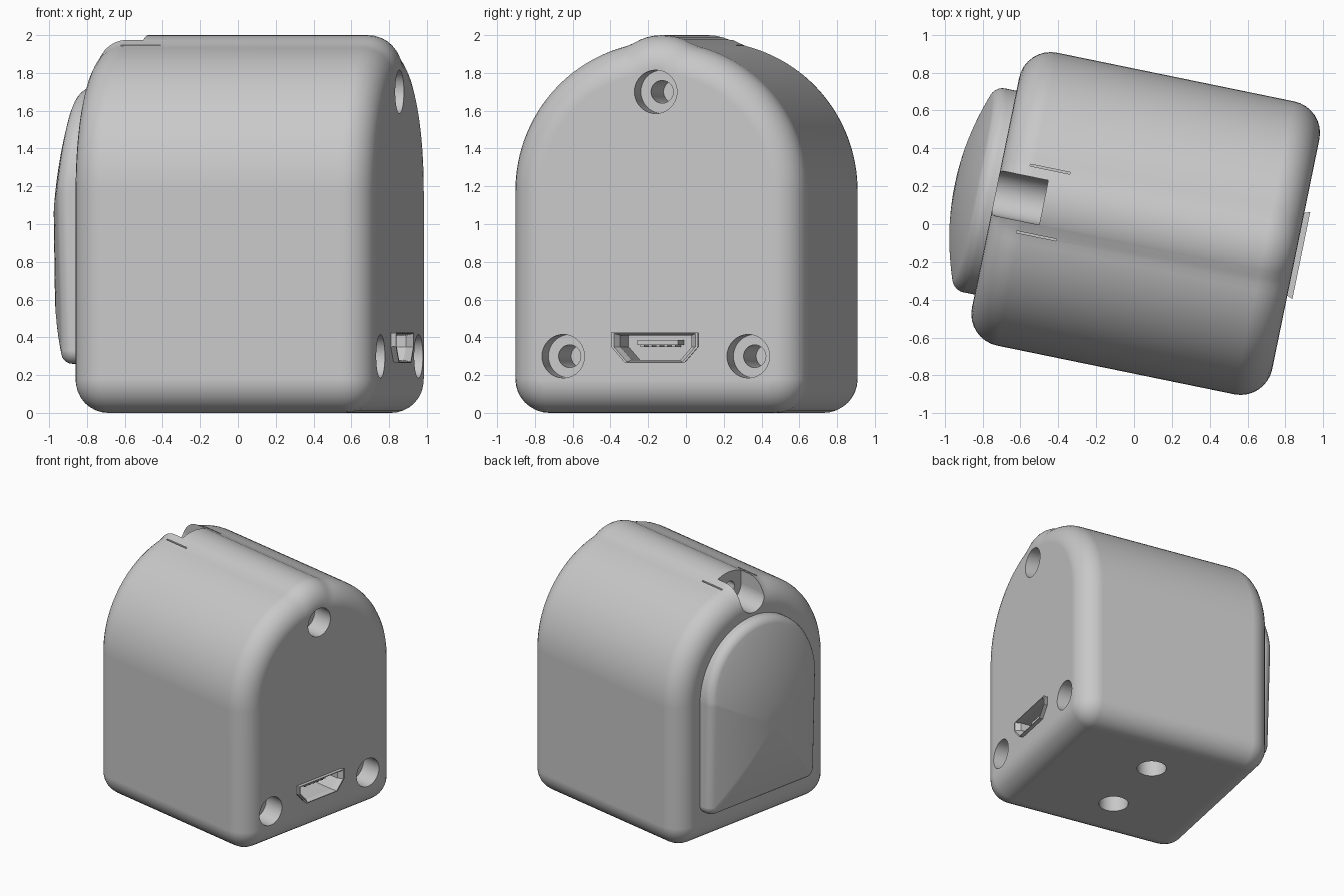
import bpy, bmesh, math
from mathutils import Vector, Matrix

cube = bpy.data.objects.get("Cube")
if cube:
    bpy.data.objects.remove(cube, do_unlink=True)

TURN = Matrix.Rotation(math.radians(-11.6), 4, 'Z') @ Matrix.Translation((0, 0.015, 0))
FRONT, BACK = 0.87, -0.75      # ends of the housing along its own length
ROUND = 0.17                   # edge rounding of the housing
ARCH_Z = 1.175                 # centre height of the arches

grey = bpy.data.materials.new("light grey plastic")
grey.use_nodes = True
grey.diffuse_color = (0.58, 0.58, 0.58, 1)
grey.node_tree.nodes["Principled BSDF"].inputs["Base Color"].default_value = grey.diffuse_color


def make(name, bm):
    bmesh.ops.recalc_face_normals(bm, faces=bm.faces)
    mesh = bpy.data.meshes.new(name)
    bm.to_mesh(mesh)
    bm.free()
    mesh.materials.append(grey)
    ob = bpy.data.objects.new(name, mesh)
    bpy.context.collection.objects.link(ob)
    ob.matrix_world = TURN
    return ob


def loft(name, rings):
    """Skin a list of equal rings and cap both ends."""
    bm = bmesh.new()
    loops = [[bm.verts.new(p) for p in ring] for ring in rings]
    n = len(loops[0])
    for a, b in zip(loops, loops[1:]):
        for i in range(n):
            j = (i + 1) % n
            bm.faces.new((a[i], a[j], b[j], b[i]))
    bm.faces.new(loops[0])
    bm.faces.new(loops[-1])
    return make(name, bm)


def cylinder(name, axis, centre, radius, start, end):
    """Cylinder along X (centre = y, z) or Z (centre = x, y)."""
    ring = []
    for k in range(40):
        a = math.tau * k / 40
        ring.append((centre[0] + radius * math.cos(a), centre[1] + radius * math.sin(a)))
    if axis == 'X':
        return loft(name, [[(t, p, q) for p, q in ring] for t in (start, end)])
    return loft(name, [[(p, q, t) for p, q in ring] for t in (start, end)])


def box(name, low, high):
    low, high = Vector(low), Vector(high)
    bm = bmesh.new()
    bmesh.ops.create_cube(bm, size=1)
    for v in bm.verts:
        v.co = Vector([(low[i] + high[i]) / 2 + v.co[i] * (high[i] - low[i]) for i in range(3)])
    return make(name, bm)


def activate(ob):
    bpy.ops.object.select_all(action='DESELECT')
    ob.select_set(True)
    bpy.context.view_layer.objects.active = ob


def cut(ob, cutter):
    mod = ob.modifiers.new("cut", 'BOOLEAN')
    mod.operation, mod.solver, mod.object = 'DIFFERENCE', 'EXACT', cutter
    activate(ob)
    bpy.ops.object.modifier_apply(modifier=mod.name)
    bpy.data.objects.remove(cutter, do_unlink=True)


def smooth(ob):
    activate(ob)
    bpy.ops.object.shade_smooth_by_angle(angle=math.radians(30))
    mod = ob.modifiers.new("even shading", 'WEIGHTED_NORMAL')
    mod.keep_sharp = True


def outline(half, bottom, corner, inset, boss=0):
    """Arched outline, with an optional round ridge on the crown, inset evenly."""
    pts = []
    for side, first in ((-1, 180), (1, 270)):
        for k in range(9):
            a = math.radians(first + 90 * k / 8)
            r = corner - inset
            pts.append((side * (half - corner) + r * math.cos(a), bottom + corner + r * math.sin(a)))
    for k in range(65):
        phi = math.pi * (0.5 - k / 64)
        r = half - inset
        if boss:
            rise = 0.525
            inside = (boss - inset) ** 2 - (rise * math.sin(phi)) ** 2
            if inside > 0 and math.cos(phi) > 0:
                r = max(r, rise * math.cos(phi) + math.sqrt(inside))
        pts.append((r * math.sin(phi), ARCH_Z + r * math.cos(phi)))
    return pts


# Housing: arched tunnel with a ridge on the crown and rounded ends
steps = [math.pi / 2 * k / 8 for k in range(9)]
stations = [(BACK + ROUND * (1 - math.sin(a)), ROUND * (1 - math.cos(a))) for a in reversed(steps)]
stations += [(FRONT - ROUND * (1 - math.sin(a)), ROUND * (1 - math.cos(a))) for a in steps]
housing = loft("housing", [[(x, y, z) for y, z in outline(0.79, 0, 0.18, d, 0.3)]
                           for x, d in stations])

# Screw holes: wide counterbore and narrow shaft
for y, z in ((-0.5, 0.3), (0.5, 0.3), (0, 1.7)):
    cut(housing, cylinder("counterbore", 'X', (y, z), 0.115, FRONT - 0.17, 1.1))
    cut(housing, cylinder("shaft", 'X', (y, z), 0.06, FRONT - 0.5, FRONT - 0.1))

# Mounting holes underneath
for y in (-0.3, 0.3):
    cut(housing, cylinder("mount_hole", 'Z', (0.02, y), 0.11, -0.1, 0.3))

# Open notch on the crown with a small hole in its end wall, and a slit either side
cut(housing, cylinder("notch_round", 'X', (0, 1.87), 0.12, -1.0, -0.49))
cut(housing, box("notch_slot", (-1.0, -0.12, 1.87), (-0.49, 0.12, 2.2)))
cut(housing, cylinder("notch_hole", 'X', (0, 1.87), 0.05, -0.6, -0.25))
for side in (-1, 1):
    cut(housing, box("slit", (-0.6, side * 0.18 - 0.005, 1.91), (-0.385, side * 0.18 + 0.005, 2.1)))

# Socket recess in the front face
MID = 0.345
half_shape = [(0.22, 0.42), (0.22, 0.35), (0.15, 0.27)]
socket = half_shape + [(-y, z) for y, z in reversed(half_shape)]


def socket_ring(x, scale):
    return [(x, y * scale, MID + (z - MID) * scale) for y, z in socket]


cut(housing, loft("recess", [socket_ring(0.55, 1.05), socket_ring(1.0, 1.05)]))
smooth(housing)

# Flared socket shell, tongue and contacts
loft("socket_shell", [socket_ring(x, s) for x, s in (
    (0.56, 1.0), (0.86, 1.0), (0.9, 1.07), (0.9, 1.0), (0.865, 0.88), (0.66, 0.86))])
box("socket_tongue", (0.65, -0.11, 0.36), (0.82, 0.11, 0.385))
for k in range(5):
    y = (k - 2) * 0.042
    box("socket_contact", (0.65, y - 0.01, 0.35), (0.81, y + 0.01, 0.361))


# Domed cover on the back end
def dome(y, z):
    return -0.97 + 0.3 * y * y + (0.2 if z > 0.9 else 0.12) * (z - 0.9) ** 2


def cover_ring(inset, drop, scale=1):
    ring = []
    for y, z in outline(0.55, 0.26, 0.07, inset):
        y, z = y * scale, 0.9 + (z - 0.9) * scale
        ring.append((dome(y, z) + drop, y, z))
    return ring


EDGE = 0.05
rings = [[(BACK + 0.06, y, z) for y, z in outline(0.55, 0.26, 0.07, 0)]]
for k in range(6):
    a = math.pi / 2 * k / 5
    rings.append(cover_ring(EDGE * (1 - math.cos(a)), EDGE * (1 - math.sin(a))))
rings += [cover_ring(EDGE, 0, 1 - k / 12) for k in range(1, 12)]
smooth(loft("back_cover", rings))
